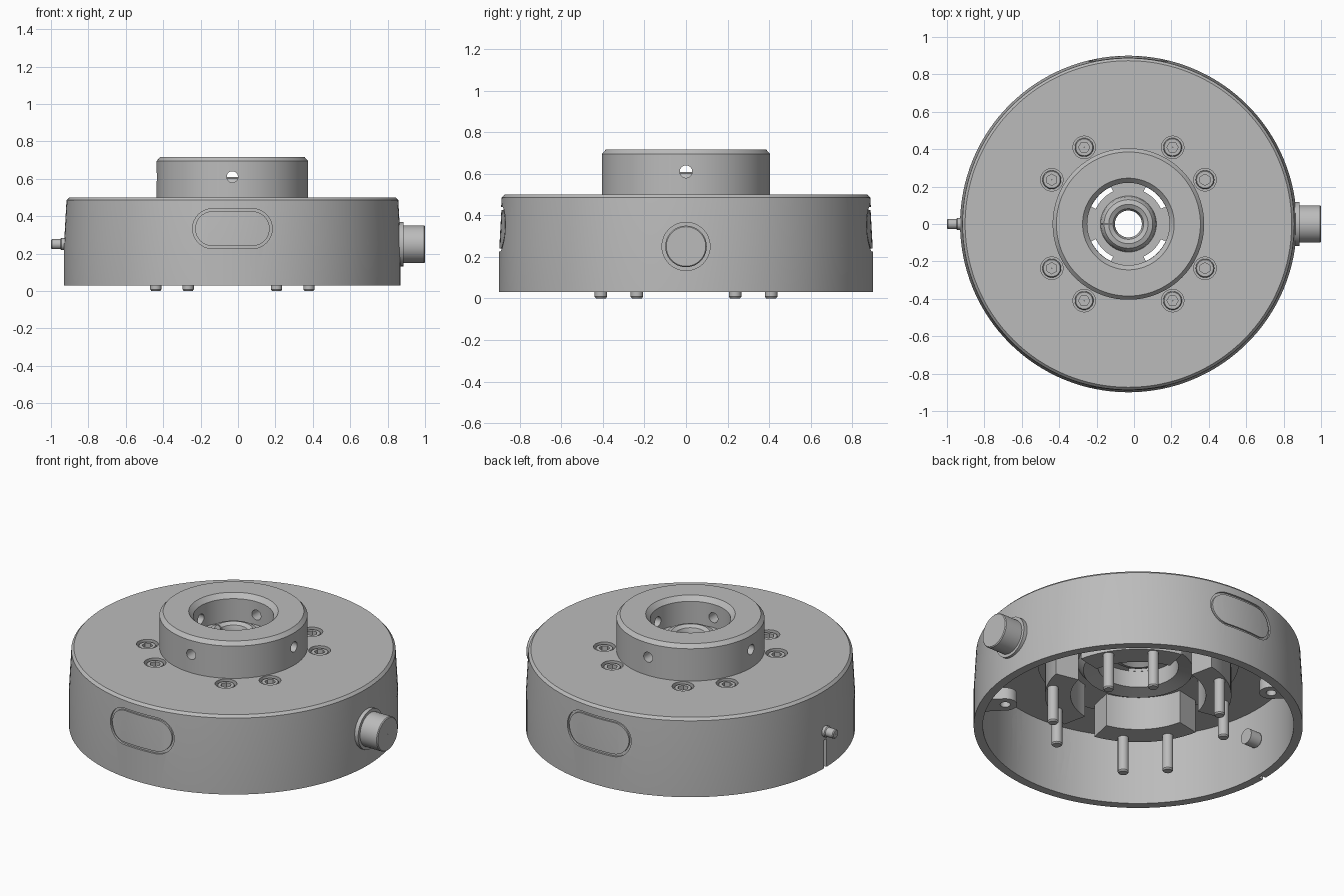
import bpy, bmesh
from math import pi, cos, sin, radians
from mathutils import Matrix

cube = bpy.data.objects.get("Cube")
if cube:
    bpy.data.objects.remove(cube)

metal = bpy.data.materials.new("grey_metal")
metal.use_nodes = True
GREY = (0.5, 0.5, 0.5, 1)
metal.diffuse_color = GREY
metal.node_tree.nodes["Principled BSDF"].inputs["Base Color"].default_value = GREY

parts = []
TO_X = Matrix.Rotation(pi / 2, 4, 'Y')    # prism axis along +x
TO_Y = Matrix.Rotation(pi / 2, 4, 'X')    # prism axis along -y


def turn(deg):
    return Matrix.Rotation(radians(deg), 4, 'Z')


def move(x, y, z):
    return Matrix.Translation((x, y, z))


def finish(name, bm, matrix=Matrix()):
    bmesh.ops.transform(bm, matrix=matrix, verts=bm.verts)
    bmesh.ops.recalc_face_normals(bm, faces=bm.faces)
    mesh = bpy.data.meshes.new(name)
    bm.to_mesh(mesh)
    bm.free()
    ob = bpy.data.objects.new(name, mesh)
    bpy.context.collection.objects.link(ob)
    mesh.materials.append(metal)
    parts.append(ob)
    return ob


def lathe(name, profile, n=48, matrix=Matrix()):
    """Closed (radius, height) profile turned about z."""
    bm = bmesh.new()
    rings = [[bm.verts.new((r * cos(2 * pi * i / n), r * sin(2 * pi * i / n), z))
              for r, z in profile] for i in range(n)]
    m = len(profile)
    for i in range(n):
        a, b = rings[i], rings[(i + 1) % n]
        for j in range(m):
            k = (j + 1) % m
            bm.faces.new((a[j], b[j], b[k], a[k]))
    return finish(name, bm, matrix)


def prism(name, outline, z0, z1, matrix=Matrix()):
    bm = bmesh.new()
    lo = [bm.verts.new((x, y, z0)) for x, y in outline]
    hi = [bm.verts.new((x, y, z1)) for x, y in outline]
    bm.faces.new(lo)
    bm.faces.new(hi)
    for i in range(len(lo)):
        k = (i + 1) % len(lo)
        bm.faces.new((lo[i], lo[k], hi[k], hi[i]))
    return finish(name, bm, matrix)


def arc(r, a0, a1, n=16, x=0):
    angles = [radians(a0 + (a1 - a0) * i / n) for i in range(n + 1)]
    return [(x + r * cos(a), r * sin(a)) for a in angles]


def cyl(name, r, z0, z1, matrix=Matrix(), n=32):
    return prism(name, arc(r, 0, 360, n)[:-1], z0, z1, matrix)


def sector(r0, r1, half):
    return arc(r1, -half, half) + arc(r0, half, -half)


def stadium(half_length, r):
    d = half_length - r
    return arc(r, -90, 90, 16, d) + arc(r, 90, 270, 16, -d)


def box(w, h):
    return [(-w, -h), (w, -h), (w, h), (-w, h)]


def boolean(ob, cutter, operation='DIFFERENCE'):
    mod = ob.modifiers.new("cut", 'BOOLEAN')
    mod.object, mod.operation, mod.solver = cutter, operation, 'EXACT'
    bpy.context.view_layer.objects.active = ob
    bpy.ops.object.modifier_apply(modifier=mod.name)
    parts.remove(cutter)
    bpy.data.objects.remove(cutter)


# Open-bottomed housing with the raised hub
housing = lathe("housing", [
    (.9, .03), (.9, .25), (.887, .485), (.873, .5), (.405, .5), (.405, .695),
    (.385, .717), (.245, .717), (.22, .69), (.22, .40), (.3, .38), (.33, .42),
    (.55, .42), (.55, .45), (.85, .45), (.85, .03)], 128)

# Side windows: hole, recessed seat and flush panel, front and back
for side, angle in (("front", 0), ("back", 180)):
    place = turn(angle) @ move(0, 0, .333) @ TO_Y
    boolean(housing, prism("hole", stadium(.213, .107), .7, 1, place))
    for label, grow, sink in (("seat", 0, .012), ("panel", -.014, .002)):
        plate = lathe(side + "_window_" + label, [
            (.85, .2), (.9 - sink, .2), (.9 - sink, .25),
            (.887 - sink, .485), (.85, .485)], 128)
        boolean(plate, prism("trim", stadium(.213 + grow, .107 + grow), .7, 1, place),
                'INTERSECT')

# Radial hub holes and the cable notch
for q in range(4):
    boolean(housing, cyl("hole", .03, .15, .5, turn(90 * q) @ move(0, 0, .61) @ TO_X))
boolean(housing, prism("notch", box(.03, .012), 0, .2, move(-.9, 0, 0)))

# Socket bolts in counterbores, in pairs on the diagonals
for q in range(4):
    for k in (-15, 15):
        spot = turn(45 + 90 * q + k) @ move(.473, 0, 0)
        boolean(housing, cyl("bore", .06, .455, .6, spot))
        bolt = lathe("bolt", [(0.001, 0), (.024, 0), (.03, .008), (.03, .45),
                              (.05, .45), (.05, .485), (.045, .492), (.001, .492)], 24, spot)
        boolean(bolt, cyl("socket", .03, .465, .6, spot, 6))

# Clamping segments below the deck, one behind each bolt pair
for q in range(4):
    seg = prism("clamp_segment", sector(.37, .51, 33), .22, .43, turn(45 + 90 * q))

# Rounded bearing ring with a slotted web in the hub bore
ring = lathe("bearing_ring", [
    (.072, .53), (.072, .57), (.082, .595), (.105, .608), (.13, .6), (.145, .58),
    (.15, .55), (.223, .55), (.223, .5), (.15, .5), (.14, .47), (.11, .46), (.085, .48)], 64)
for q in range(4):
    boolean(ring, prism("slot", sector(.192, .219, 20), .4, .7, turn(45 + 90 * q)))
boolean(ring, prism("slit", box(.045, .004), .56, .7, move(-.105, 0, 0)))

# Round knob with its collar
cyl("knob_collar", .118, .84, .915, move(0, 0, .25) @ TO_X, 48)
lathe("knob", [(.001, .86), (.1, .86), (.1, 1.025), (.095, 1.03), (.001, 1.03)], 48,
      move(0, 0, .25) @ TO_X)

# Stepped side pin
lathe("side_pin", [(.001, .77), (.045, .77), (.045, .84), (.032, .86), (.032, .915),
                   (.027, .92), (.027, .965), (.022, .97), (.001, .97)], 24,
      turn(180) @ move(0, 0, .25) @ TO_X)

# Mounting tabs inside the wall
for angle in (-45, 135):
    place = turn(angle) @ move(.73, 0, 0)
    tab = prism("mounting_tab", arc(.065, 90, 270) + [(.13, -.065), (.13, .065)],
                .2, .27, place)
    boolean(tab, cyl("hole", .028, .1, .4, place, 24))

# Shift the assembly so that knob and pin balance, then shade
bpy.ops.object.select_all(action='DESELECT')
for ob in parts:
    ob.location.x = -.03
    ob.select_set(True)
bpy.context.view_layer.objects.active = housing
bpy.ops.object.shade_smooth_by_angle(angle=radians(30))
